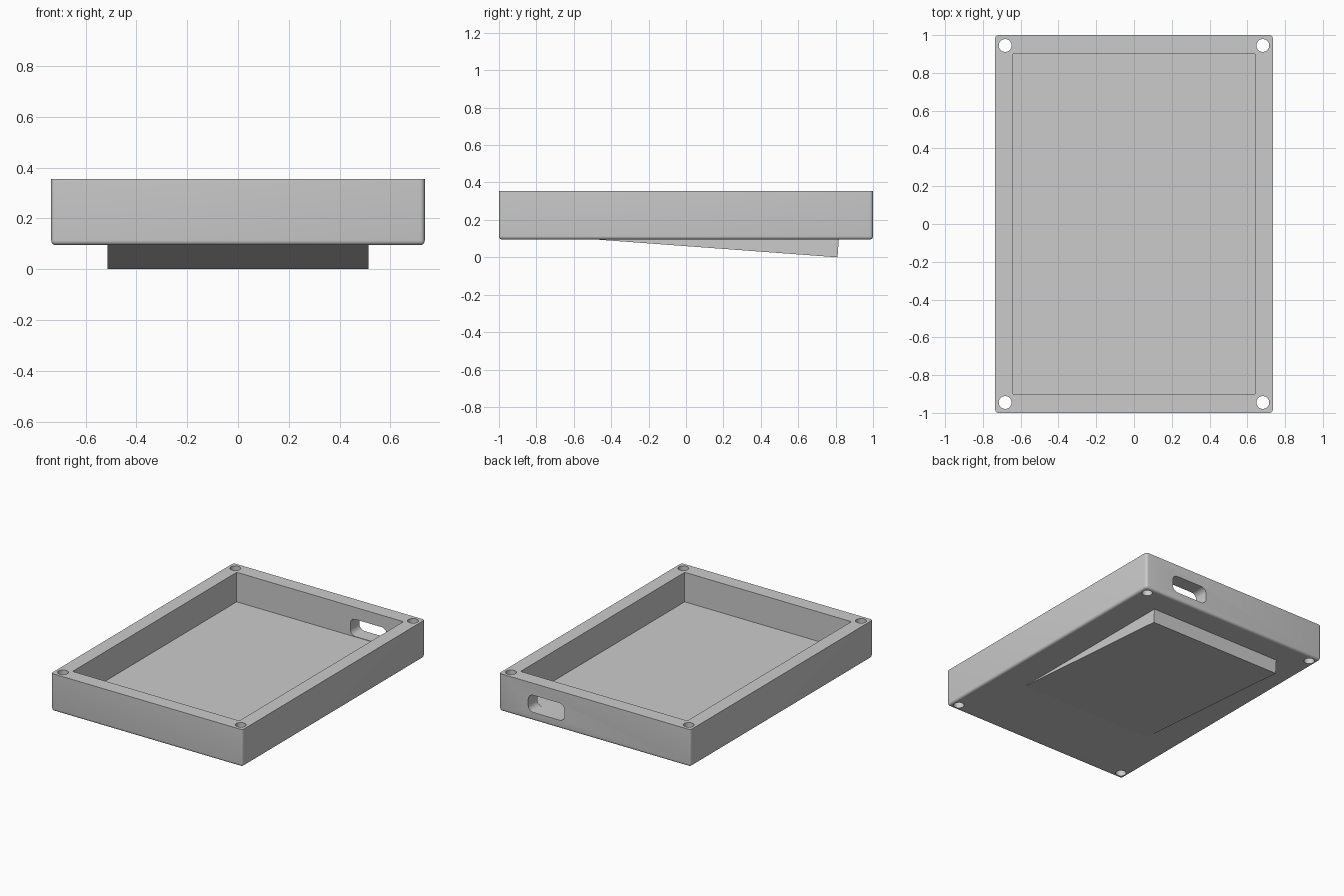
import bpy, bmesh, math
from mathutils import Matrix, Vector

old = bpy.data.objects.get("Cube")
if old:
    bpy.data.objects.remove(old, do_unlink=True)

grey = bpy.data.materials.new("light grey plastic")
grey.use_nodes = True
GREY = (0.6, 0.6, 0.6, 1)
grey.diffuse_color = GREY
grey.node_tree.nodes["Principled BSDF"].inputs["Base Color"].default_value = GREY

BASE, FLOOR, RIM = 0.095, 0.15, 0.355
HALF_X, HALF_Y = 0.735, 1.0


def add_object(name, bm):
    bmesh.ops.recalc_face_normals(bm, faces=bm.faces)
    mesh = bpy.data.meshes.new(name)
    bm.to_mesh(mesh)
    bm.free()
    mesh.materials.append(grey)
    obj = bpy.data.objects.new(name, mesh)
    bpy.context.collection.objects.link(obj)
    return obj


def box(name, low, high, radius=0, rounded=None, segments=5):
    """Box between two corners; edges chosen by a rule get a fillet."""
    low, high = Vector(low), Vector(high)
    bm = bmesh.new()
    bmesh.ops.create_cube(bm, size=1, matrix=Matrix.Translation((low + high) / 2)
                          @ Matrix.Diagonal((*(high - low), 1)))
    if rounded:
        edges = [e for e in bm.edges if rounded(*[v.co for v in e.verts])]
        bmesh.ops.bevel(bm, geom=edges, offset=radius, segments=segments,
                        profile=0.5, affect='EDGES')
    return add_object(name, bm)


def select_only(obj):
    bpy.ops.object.select_all(action='DESELECT')
    obj.select_set(True)
    bpy.context.view_layer.objects.active = obj


def cut(obj, cutter):
    mod = obj.modifiers.new("cut", 'BOOLEAN')
    mod.operation, mod.solver, mod.object = 'DIFFERENCE', 'EXACT', cutter
    select_only(obj)
    bpy.ops.object.modifier_apply(modifier=mod.name)
    bpy.data.objects.remove(cutter, do_unlink=True)


# Tray body: all outer edges rounded except around the rim
tray = box("tray", (-HALF_X, -HALF_Y, BASE), (HALF_X, HALF_Y, RIM), 0.018,
           lambda a, b: min(a.z, b.z) < BASE + 0.01)

# Open cavity
cut(tray, box("cavity_cutter", (-0.64, -0.9, FLOOR), (0.64, 0.9, RIM + 0.1)))

# Rounded cable slot through the back wall
cut(tray, box("slot_cutter", (0.232, 0.85, 0.153), (0.512, 1.1, 0.272), 0.04,
              lambda a, b: abs(a.y - b.y) > 0.1))

# Screw holes through the four corners
for sx in (-1, 1):
    for sy in (-1, 1):
        bm = bmesh.new()
        bmesh.ops.create_cone(bm, cap_ends=True, segments=32, radius1=0.034,
                              radius2=0.034, depth=1,
                              matrix=Matrix.Translation((sx * 0.682, sy * 0.945, 0.2)))
        cut(tray, add_object("hole_cutter", bm))

select_only(tray)
bpy.ops.object.shade_smooth_by_angle(angle=math.radians(35))

# Tilting wedge foot under the tray
bm = bmesh.new()
profile = [(-0.48, BASE), (0.81, 0), (0.817, BASE)]
side = bm.faces.new([bm.verts.new((-0.513, y, z)) for y, z in profile])
extruded = bmesh.ops.extrude_face_region(bm, geom=[side])["geom"]
bmesh.ops.translate(bm, vec=(1.026, 0, 0),
                    verts=[g for g in extruded if isinstance(g, bmesh.types.BMVert)])
wedge = add_object("wedge_foot", bm)
